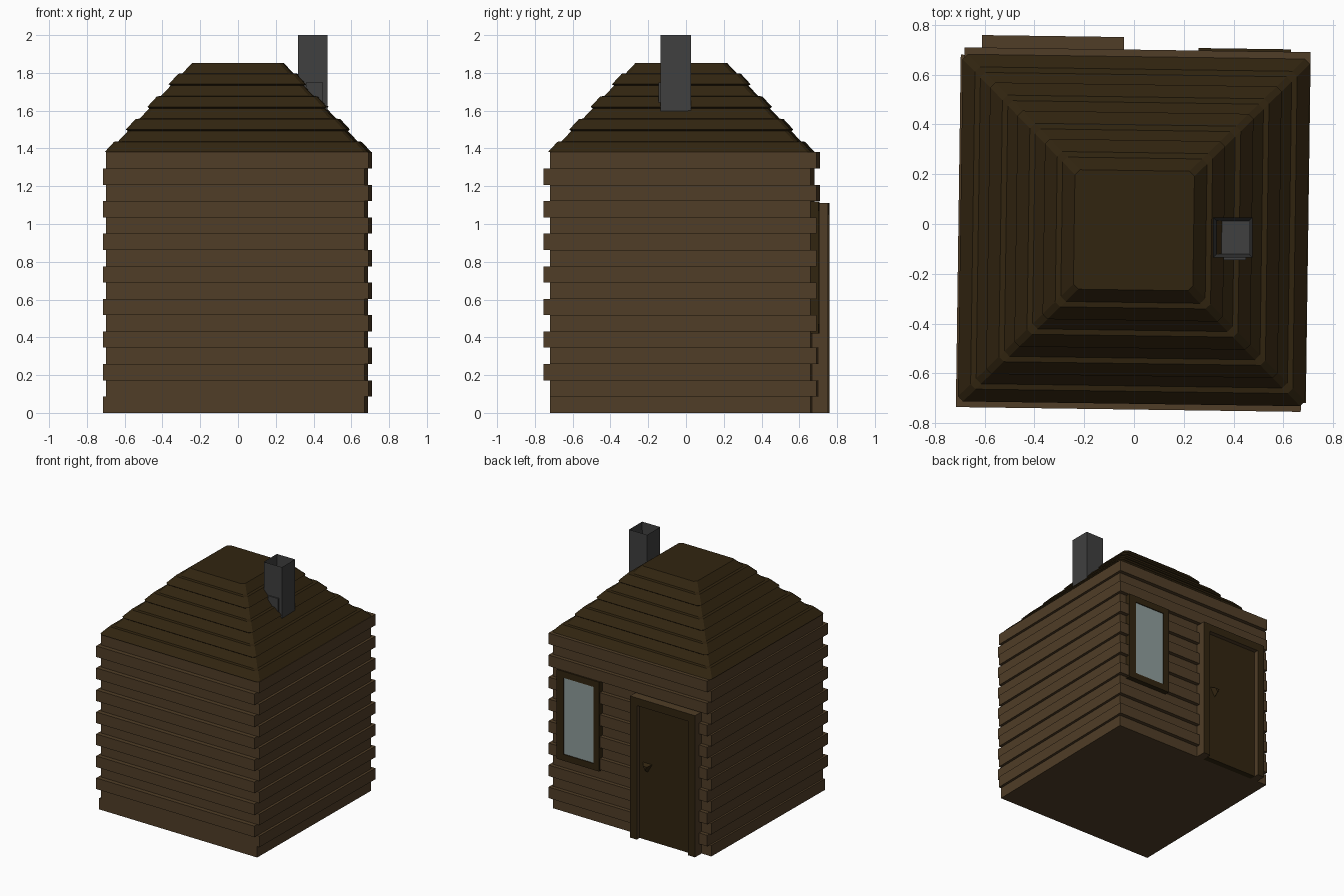
import bpy, bmesh, math
from mathutils import Matrix

cube = bpy.data.objects.get("Cube")
if cube:
    bpy.data.objects.remove(cube, do_unlink=True)

TURN = math.radians(-0.8)   # the cabin sits slightly askew


def material(name, r, g, b):
    m = bpy.data.materials.new(name)
    m.use_nodes = True
    m.diffuse_color = (r, g, b, 1)
    m.node_tree.nodes["Principled BSDF"].inputs["Base Color"].default_value = (r, g, b, 1)
    return m


wood = material("wall wood", 0.08, 0.047, 0.02)
dark = material("dark wood", 0.031, 0.018, 0.005)
stone = material("chimney grey", 0.05, 0.05, 0.05)
pane = material("window glass", 0.27, 0.335, 0.33)


def add_box(bm, x0, x1, y0, y1, z0, z1):
    mat = Matrix.Translation(((x0 + x1) / 2, (y0 + y1) / 2, (z0 + z1) / 2))
    mat = mat @ Matrix.Diagonal((x1 - x0, y1 - y0, z1 - z0, 1))
    bmesh.ops.create_cube(bm, size=1, matrix=mat)


def finish(name, bm, *mats, rule=None, turn=TURN):
    bmesh.ops.recalc_face_normals(bm, faces=bm.faces)
    if rule:
        for f in bm.faces:
            f.material_index = rule(f)
    me = bpy.data.meshes.new(name)
    bm.to_mesh(me)
    bm.free()
    for m in mats:
        me.materials.append(m)
    ob = bpy.data.objects.new(name, me)
    ob.rotation_euler.z = turn
    bpy.context.collection.objects.link(ob)
    return ob


def boxes(name, parts, *mats, **kw):
    bm = bmesh.new()
    for p in parts:
        add_box(bm, *p)
    return finish(name, bm, *mats, **kw)


# Log courses, alternately shifted so the ends interlock
ROWS, TOP = 16, 1.38
step = TOP / ROWS
courses = []
for i in range(ROWS):
    if i % 2:
        sides = (-0.69, 0.70, -0.71, 0.70)
    else:
        sides = (-0.705, 0.68, -0.745 if i else -0.71, 0.67)
    courses.append((*sides, i * step, (i + 1) * step))
boxes("log_walls", courses, wood)

# Stepped hip roof: square rings with slightly cut corners
bm = bmesh.new()
rings = []
for k in range(4):
    for dh, dz in ((0, 0), (0.05, 0.055), (0.072, 0.058), (0.122, 0.112)):
        h, z = 0.697 - 0.1117 * k - dh, 1.38 + 0.12 * k + dz
        c = h - 0.02
        outline = [(h, -c), (h, c), (c, h), (-c, h), (-h, c), (-h, -c), (-c, -h), (c, -h)]
        rings.append([bm.verts.new((x, y - 0.025, z)) for x, y in outline])
for a, b in zip(rings, rings[1:]):
    for j in range(8):
        n = (j + 1) % 8
        bm.faces.new((a[j], a[n], b[n], b[j]))
bm.faces.new(rings[0][::-1])
bm.faces.new(rings[-1])
finish("stepped_roof", bm, dark)

# Hollow chimney
bm = bmesh.new()
add_box(bm, 0.318, 0.475, -0.135, 0.027, 1.59, 2.0)
bm.faces.ensure_lookup_table()
lid = max(bm.faces, key=lambda f: f.calc_center_median().z)
bmesh.ops.inset_region(bm, faces=[lid], thickness=0.02)
bmesh.ops.translate(bm, verts=lid.verts, vec=(0, 0, -0.25))
finish("chimney", bm, stone, turn=0)
boxes("chimney_plate", [(0.36, 0.45, -0.145, -0.13, 1.6, 1.75)], stone, turn=0)

# Door in the back wall
boxes("door_frame",
      [(-0.11, -0.05, 0.64, 0.75, 0, 1.11),
       (-0.62, -0.56, 0.64, 0.75, 0, 1.11),
       (-0.56, -0.11, 0.64, 0.75, 1.05, 1.11)],
      wood, dark, rule=lambda f: int(f.normal.y > 0.5))
boxes("door_panel", [(-0.56, -0.11, 0.64, 0.715, 0, 1.05)], dark)
bm = bmesh.new()
bmesh.ops.create_cone(bm, cap_ends=True, segments=3, radius1=0.05, radius2=0.02, depth=0.04,
                      matrix=Matrix.Translation((-0.18, 0.73, 0.58))
                      @ Matrix.Rotation(math.radians(-90), 4, "X"))
finish("door_handle", bm, dark)

# Window in the back wall
boxes("window_frame",
      [(0.56, 0.62, 0.64, 0.71, 0.42, 1.12),
       (0.25, 0.30, 0.64, 0.71, 0.42, 1.12),
       (0.30, 0.56, 0.64, 0.71, 0.42, 0.47),
       (0.30, 0.56, 0.64, 0.71, 1.07, 1.12)], dark)
boxes("window_pane", [(0.30, 0.56, 0.697, 0.703, 0.47, 1.07)], pane)
